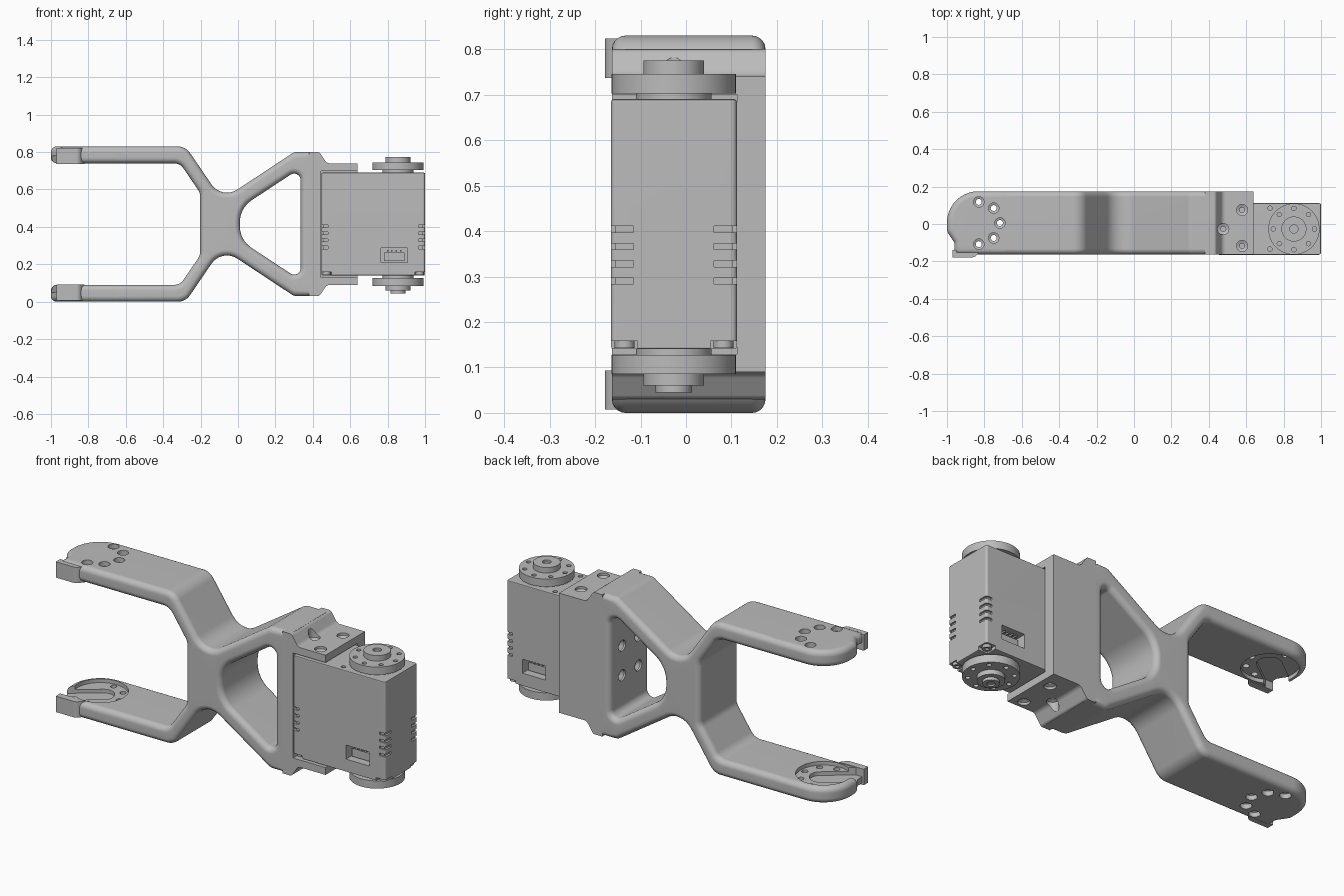
import bpy, bmesh, math
from mathutils import Vector, Matrix

cube = bpy.data.objects.get("Cube")
if cube:
    bpy.data.objects.remove(cube, do_unlink=True)

MID = 0.415              # height of the mirror plane
FRONT, BACK = -0.163, 0.175
HORN = (0.855, -0.027)   # output shaft axis
PIVOT = Vector((-0.83, 0.005))
parts = []

grey = bpy.data.materials.new("plain grey")
grey.use_nodes = True
grey.diffuse_color = (0.5, 0.5, 0.5, 1)
grey.node_tree.nodes["Principled BSDF"].inputs["Base Color"].default_value = (0.5, 0.5, 0.5, 1)


def make(name, bm, keep=True):
    bmesh.ops.recalc_face_normals(bm, faces=bm.faces)
    mesh = bpy.data.meshes.new(name)
    bm.to_mesh(mesh)
    bm.free()
    obj = bpy.data.objects.new(name, mesh)
    bpy.context.collection.objects.link(obj)
    if keep:
        mesh.materials.append(grey)
        parts.append(obj)
    else:
        obj.hide_render = True
    return obj


def fillet(points, steps=8):
    """Round each (u, v, radius) corner of a closed outline."""
    out = []
    for i, (u, v, r) in enumerate(points):
        p = Vector((u, v))
        if r == 0:
            out.append(p)
            continue
        a = (Vector(points[i - 1][:2]) - p).normalized()
        b = (Vector(points[(i + 1) % len(points)][:2]) - p).normalized()
        half = a.angle(b) / 2
        c = p + (a + b).normalized() * r / math.sin(half)
        start, end = p + a * r / math.tan(half) - c, p + b * r / math.tan(half) - c
        t0 = math.atan2(start.y, start.x)
        turn = (math.atan2(end.y, end.x) - t0 + math.pi) % math.tau - math.pi
        for k in range(steps + 1):
            t = t0 + turn * k / steps
            out.append(c + Vector((math.cos(t), math.sin(t))) * r)
    return out


def inset(loop, d):
    out = []
    for i, p in enumerate(loop):
        e1 = (p - loop[i - 1]).normalized()
        e2 = (loop[(i + 1) % len(loop)] - p).normalized()
        n1, n2 = Vector((-e1.y, e1.x)), Vector((-e2.y, e2.x))
        out.append(p + (n1 + n2) * d / (1 + n1.dot(n2)))
    return out


def rounded(a, b, r, n=5):
    """Layers from a to b with quarter-round ends."""
    arc = [(r - r * math.cos(t), r - r * math.sin(t))
           for t in [math.pi / 2 * k / n for k in range(n + 1)]]
    return [(a + w, d) for w, d in arc] + [(b - w, d) for w, d in reversed(arc)]


def prism(name, loops, layers, place, keep=True):
    """Stack inset copies of the outlines and cap both ends."""
    bm = bmesh.new()
    caps = ([], [])
    for loop in loops:
        rings = [[bm.verts.new(place(p.x, p.y, w)) for p in inset(loop, d)] for w, d in layers]
        n = len(loop)
        for r1, r2 in zip(rings, rings[1:]):
            for i in range(n):
                j = (i + 1) % n
                bm.faces.new((r1[i], r1[j], r2[j], r2[i]))
        for cap, ring in zip(caps, (rings[0], rings[-1])):
            cap += [bm.edges.get((ring[i - 1], ring[i])) for i in range(n)]
    for cap in caps:
        bmesh.ops.triangle_fill(bm, edges=cap, use_beauty=True)
    return make(name, bm, keep)


def boxes(name, limits, keep=True):
    bm = bmesh.new()
    for x0, x1, y0, y1, z0, z1 in limits:
        m = Matrix.Translation(((x0 + x1) / 2, (y0 + y1) / 2, (z0 + z1) / 2))
        m = m @ Matrix.Diagonal((x1 - x0, y1 - y0, z1 - z0, 1))
        bmesh.ops.create_cube(bm, size=1, matrix=m)
    return make(name, bm, keep)


def turned(name, profile, mats, keep=True, steps=40):
    """Revolve a (radius, height) profile, once per placement matrix."""
    bm = bmesh.new()
    for m in mats:
        one = bmesh.new()
        vs = [one.verts.new((r, 0, h)) for r, h in profile]
        es = [one.edges.new(pair) for pair in zip(vs, vs[1:])]
        bmesh.ops.spin(one, geom=vs + es, cent=(0, 0, 0), axis=(0, 0, 1), angle=math.tau, steps=steps)
        bmesh.ops.remove_doubles(one, verts=one.verts, dist=1e-5)
        one.transform(m)
        tmp = bpy.data.meshes.new("tmp")
        one.to_mesh(tmp)
        one.free()
        bm.from_mesh(tmp)
        bpy.data.meshes.remove(tmp)
    return make(name, bm, keep)


def cut(obj, cutter):
    mod = obj.modifiers.new("cut", "BOOLEAN")
    mod.operation, mod.solver, mod.object = "DIFFERENCE", "EXACT", cutter
    with bpy.context.temp_override(object=obj, active_object=obj):
        bpy.ops.object.modifier_apply(modifier=mod.name)
    bpy.data.objects.remove(cutter, do_unlink=True)


def at(x, y, s=1):
    return Matrix.Translation((x, y, MID)) @ Matrix.Diagonal((1, 1, s, 1))


# Main frame: forked arms, waist and triangular opening
upper = [(0.43, 0.385, 0), (0.30, 0.385, 0.05), (-0.086, 0.13, 0.10), (-0.28, 0.415, 0.08),
         (-0.685, 0.415, 0), (-0.685, 0.325, 0), (-0.31, 0.325, 0.06), (-0.203, 0.168, 0.06)]
opening = [(0.01, 0.086, 0.14), (0.335, 0.30, 0.035)]
loops = [fillet(half + [(u, -v, r) for u, v, r in reversed(half)]) for half in (upper, opening)]
frame = prism("frame", loops, rounded(FRONT, BACK, 0.03), lambda u, v, w: (u, w, MID + v))
side = Matrix.Rotation(math.pi / 2, 4, "Y")
cut(frame, turned("plate_holes", [(0, -0.02), (0.03, -0.02), (0.03, 0.01), (0.014, 0.025), (0, 0.025)],
                  [Matrix.Translation((0.335, y, MID + z)) @ side for y in (-0.07, 0.07) for z in (-0.08, 0.08)],
                  False, 16))

# Cradle behind and beside the motor
boxes("cradle_back_wall", [(0.39, 0.64, 0.112, BACK, MID - 0.315, MID + 0.315)])
boxes("cradle_end_plate", [(0.385, 0.445, FRONT, 0.172, MID - 0.32, MID + 0.32)])

for s, label in ((1, "upper"), (-1, "lower")):
    # Cradle tab with countersunk screw holes
    tab = fillet([(0.38, 0.285, 0), (0.64, 0.285, 0), (0.64, 0.325, 0),
                  (0.475, 0.325, 0.03), (0.435, 0.385, 0.02), (0.38, 0.385, 0)])
    tab = prism(label + "_cradle_tab", [tab], [(FRONT, 0), (BACK, 0)],
                lambda u, v, w: (u, w, MID + s * v))
    sink = [(0, 0.25), (0.014, 0.25), (0.014, 0.305), (0.03, 0.312), (0.03, 0.42), (0, 0.42)]
    cut(tab, turned("tab_holes", sink, [at(x, y, s) for x, y in
                    ((0.578, 0.075), (0.578, -0.117), (0.477, -0.027))], False, 20))

    # Rounded arm end with horn recess, slot and ring of holes
    lift = lambda u, v, w: (u, v, MID + s * w)
    outline = fillet([(-0.60, FRONT, 0), (-0.60, BACK, 0), (-1, BACK, 0.168), (-1, -0.04, 0.05),
                      (-0.96, -0.10, 0.02), (-0.96, FRONT, 0)], 14)
    end = prism(label + "_arm_end", [outline], rounded(0.325, 0.415, 0.03), lift)
    cut(end, turned("recess", [(0, 0.30), (0.138, 0.30), (0.138, 0.345), (0, 0.345)],
                    [at(*PIVOT, s)], False, 48))
    d, n = Vector((-0.8, -0.6)), Vector((-0.6, 0.8))
    slot = [(*(PIVOT + d * a + n * b), r) for a, b, r in
            ((0.3, 0.06, 0), (-0.07, 0.06, 0.055), (-0.07, -0.06, 0.055), (0.3, -0.06, 0))]
    cut(end, prism("slot", [fillet(slot)], [(0.30, 0), (0.365, 0)], lift, False))
    ring = [math.radians(45 * k) for k in range(-2, 3)]
    cut(end, turned("arm_holes", [(0, 0.3), (0.016, 0.3), (0.016, 0.385), (0.028, 0.39), (0.028, 0.45), (0, 0.45)],
                    [at(PIVOT.x + 0.113 * math.cos(t), PIVOT.y + 0.113 * math.sin(t), s) for t in ring],
                    False, 20))
    stop = fillet([(-0.97, -0.178, 0), (-0.85, -0.178, 0.03), (-0.82, -0.14, 0), (-0.97, -0.14, 0)])
    prism(label + "_stop_tab", [stop], [(0.322, 0), (0.408, 0)], lift)

    # Output horn: neck, disc, hub and bored centre
    horn = [(0, 0.26), (0.083, 0.26), (0.083, 0.288), (0.137, 0.288), (0.137, 0.33), (0.067, 0.33)]
    if s > 0:
        horn += [(0.067, 0.36), (0.022, 0.36), (0.022, 0.348), (0, 0.348)]
    else:
        horn += [(0.067, 0.355), (0.04, 0.355), (0.04, 0.37), (0.02, 0.37), (0.02, 0.362), (0, 0.362)]
    horn = turned(label + "_horn", horn, [at(*HORN, s)], steps=48)
    ring = [math.tau * k / 8 for k in range(8)]
    cut(horn, turned("horn_holes", [(0, 0.305), (0.012, 0.305), (0.012, 0.35), (0, 0.35)],
                     [at(HORN[0] + 0.11 * math.cos(t), HORN[1] + 0.11 * math.sin(t), s) for t in ring],
                     False, 12))

# Motor case
X0, X1, Y0, Y1, Z0, Z1 = 0.446, 1.0, -0.165, 0.112, 0.14, 0.69
case = fillet([(X0, Y0, 0.012), (X1, Y0, 0.012), (X1, Y1, 0.012), (X0, Y1, 0.012)], 3)
case = prism("motor_case", [case], rounded(Z0, Z1, 0.006, 2), lambda u, v, w: (u, v, w))
levels = [0.29, 0.328, 0.366, 0.404]
corners = [(x, y) for x in (X0, X1) for y in (Y0, Y1)]


def around(x, y, dx, dy, z, dz):
    return (x - dx, x + dx, y - dy, y + dy, z - dz, z + dz)


cut(case, boxes("end_vents", [around(x, y, 0.01, 0.05, z, 0.007) for x, y in corners for z in levels], False))
cut(case, boxes("side_vents", [around(x, y, 0.035, 0.01, z, 0.007) for x, y in corners for z in levels], False))
cut(case, boxes("corner_pockets", [around(x, y, 0.055, 0.058, Z0, 0.018) for x, y in corners], False))
cut(case, boxes("sockets", [around(0.835, y, 0.07, 0.06, 0.248, 0.038) for y in (Y0, Y1)], False))
cut(case, turned("case_holes", [(0, 0.25), (0.012, 0.25), (0.012, 0.3), (0, 0.3)],
                 [at(0.727, 0.085), at(0.727, -0.134)], False, 12))

# Screw posts in the corner pockets
turned("case_screws", [(0, 0.25), (0.022, 0.25), (0.022, 0.272), (0.01, 0.272), (0.01, 0.262), (0, 0.262)],
       [at(x + (0.028 if x == X0 else -0.028), y + (0.03 if y == Y0 else -0.03), -1) for x, y in corners],
       steps=16)

# Connector blocks and pins inside the sockets
boxes("connectors", [around(0.835, y, 0.055, 0.015, 0.24, 0.022) for y in (Y0 + 0.045, Y1 - 0.045)])
boxes("connector_pins", [around(0.80 + 0.023 * k, y, 0.004, 0.022, 0.272, 0.004)
                         for k in range(4) for y in (Y0 + 0.038, Y1 - 0.038)])

# Smooth the rounded surfaces, keep hard edges crisp
bpy.ops.object.select_all(action="DESELECT")
for obj in parts:
    obj.select_set(True)
bpy.context.view_layer.objects.active = frame
bpy.ops.object.shade_smooth_by_angle(angle=math.radians(32))
for obj in parts:
    obj.modifiers.new("weighted", "WEIGHTED_NORMAL").keep_sharp = True
